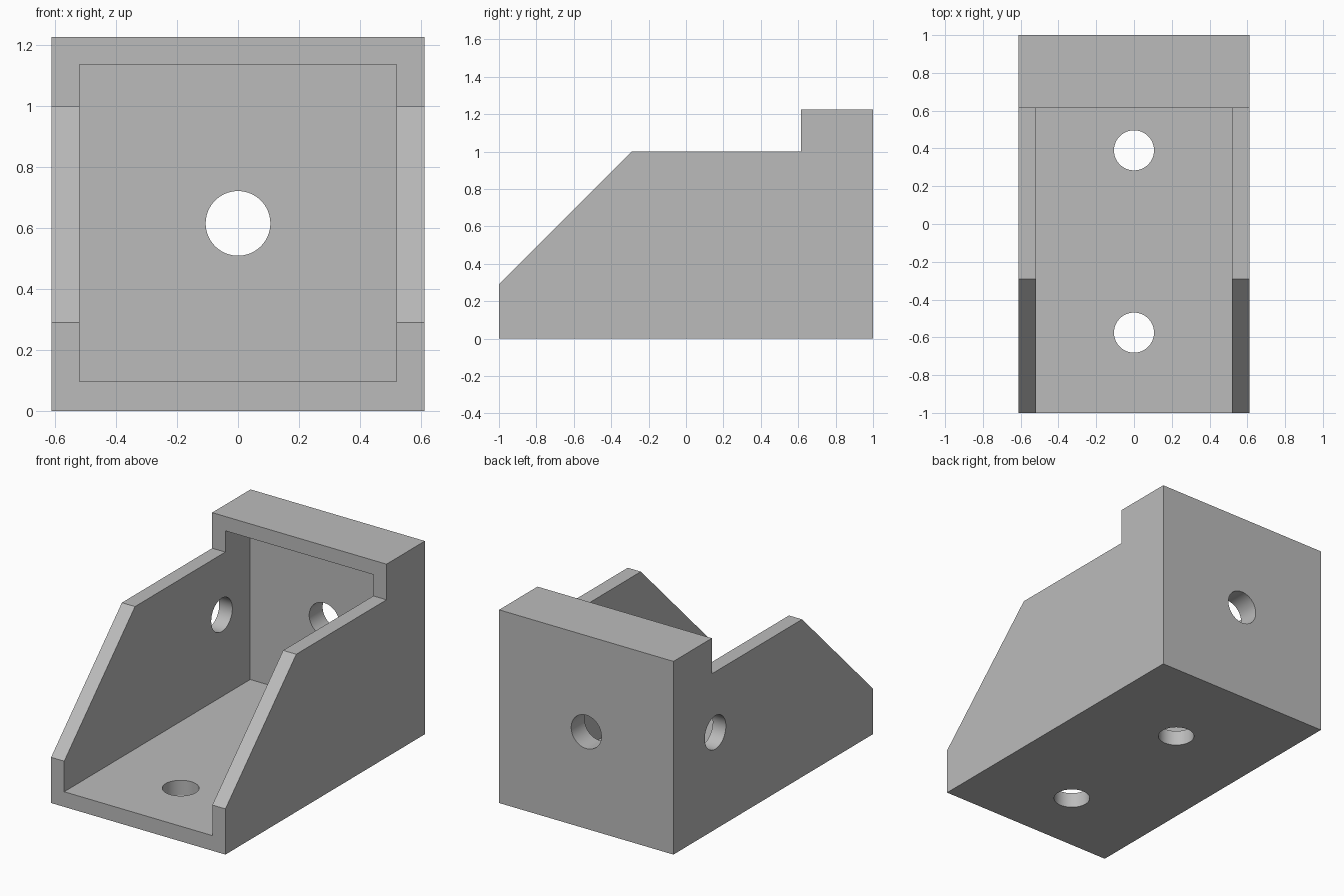
import bpy, bmesh
from math import pi
from mathutils import Matrix

HALF_W, INNER_W = 0.612, 0.52
FLOOR, CEILING, TOP = 0.096, 1.135, 1.226
BACK_WALL, HOLE_R = 0.865, 0.106

if "Cube" in bpy.data.objects:
    bpy.data.objects.remove(bpy.data.objects["Cube"], do_unlink=True)

grey = bpy.data.materials.new("plain grey")
grey.use_nodes = True
colour = (0.5, 0.5, 0.5, 1)
grey.diffuse_color = colour
grey.node_tree.nodes["Principled BSDF"].inputs["Base Color"].default_value = colour


def add_object(name, bm):
    bmesh.ops.recalc_face_normals(bm, faces=bm.faces)
    mesh = bpy.data.meshes.new(name)
    bm.to_mesh(mesh)
    bm.free()
    mesh.materials.append(grey)
    obj = bpy.data.objects.new(name, mesh)
    bpy.context.collection.objects.link(obj)
    return obj


def extrude_profile(name, profile, half_width):
    """Side profile of (y, z) points, extruded across x."""
    bm = bmesh.new()
    face = bm.faces.new([bm.verts.new((-half_width, y, z)) for y, z in profile])
    grown = bmesh.ops.extrude_face_region(bm, geom=[face])["geom"]
    verts = [g for g in grown if isinstance(g, bmesh.types.BMVert)]
    bmesh.ops.translate(bm, verts=verts, vec=(2 * half_width, 0, 0))
    return add_object(name, bm)


def hole_cutter(name, centre, axis):
    """Short cylinder through one wall."""
    turn = {"X": Matrix.Rotation(pi / 2, 4, "Y"),
            "Y": Matrix.Rotation(pi / 2, 4, "X"),
            "Z": Matrix.Identity(4)}[axis]
    bm = bmesh.new()
    bmesh.ops.create_cone(bm, cap_ends=True, segments=64, radius1=HOLE_R,
                          radius2=HOLE_R, depth=0.4,
                          matrix=Matrix.Translation(centre) @ turn)
    return add_object(name, bm)


# Solid bracket outline: sloped cheeks and a raised hood at the back
bracket = extrude_profile("corner_bracket", [
    (-1, 0), (1, 0), (1, TOP), (0.615, TOP),
    (0.615, 1), (-0.29, 1), (-1, 0.29)], HALF_W)

# Cavity between the cheeks, then the four bolt holes
cutters = [
    extrude_profile("cavity_cutter", [
        (-1.2, FLOOR), (BACK_WALL, FLOOR),
        (BACK_WALL, CEILING), (-1.2, CEILING)], INNER_W),
    hole_cutter("front_floor_hole_cutter", (0, -0.575, 0.05), "Z"),
    hole_cutter("rear_floor_hole_cutter", (0, 0.39, 0.05), "Z"),
    hole_cutter("back_hole_cutter", (0, 0.93, 0.615), "Y"),
    hole_cutter("right_cheek_hole_cutter", (-0.566, 0.58, 0.615), "X"),
]
bpy.ops.object.select_all(action="DESELECT")
bracket.select_set(True)
bpy.context.view_layer.objects.active = bracket
for cutter in cutters:
    cutter.hide_render = True
    cut = bracket.modifiers.new(cutter.name, "BOOLEAN")
    cut.operation = "DIFFERENCE"
    cut.solver = "EXACT"
    cut.object = cutter
    bpy.ops.object.modifier_apply(modifier=cut.name)
    bpy.data.objects.remove(cutter, do_unlink=True)

# Smooth bores, crisp edges
bpy.ops.object.shade_smooth_by_angle(angle=pi / 6)
